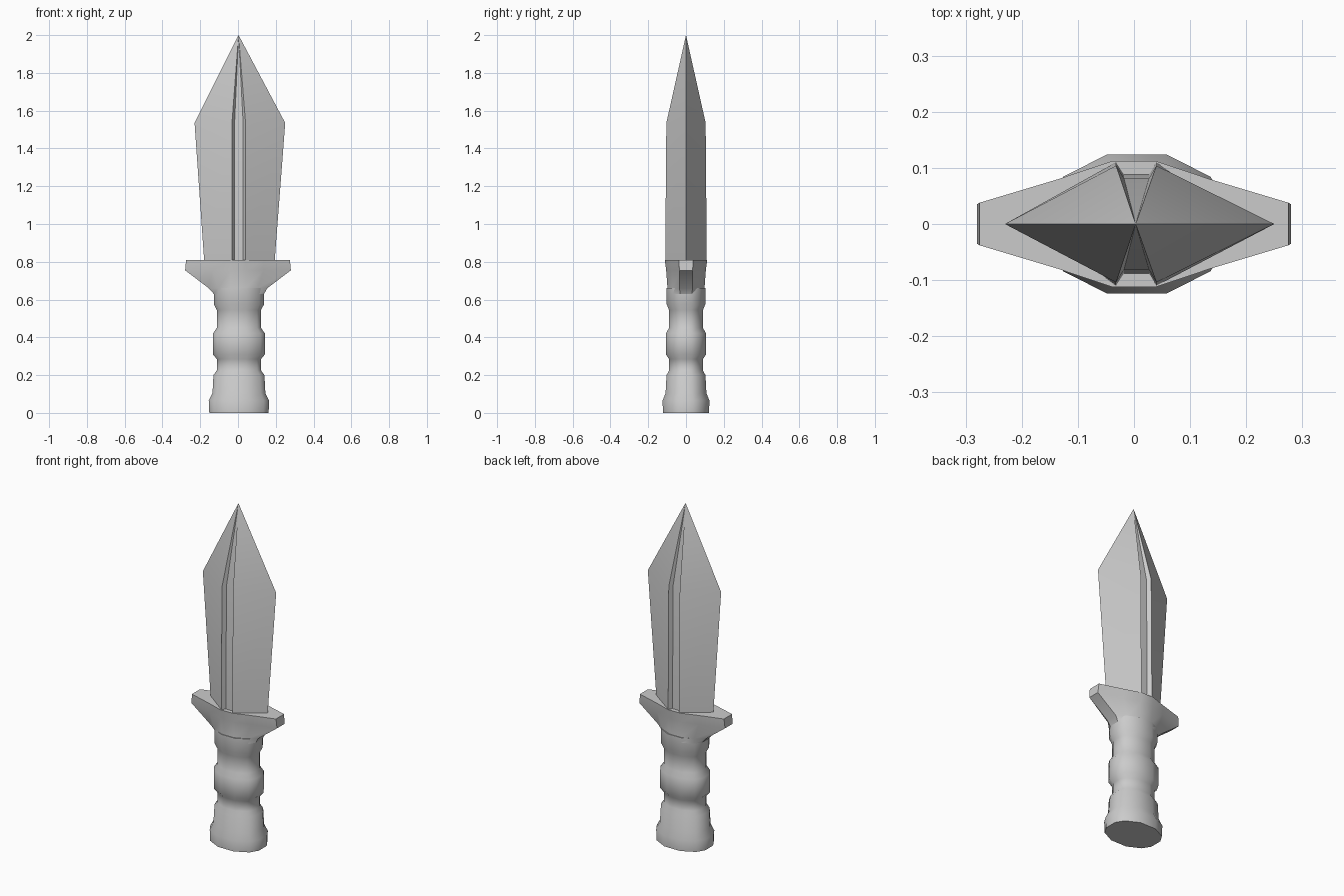
import bpy, bmesh, math

if "Cube" in bpy.data.objects:
    bpy.data.objects.remove(bpy.data.objects["Cube"])

def loft(name, rings, tip=None, angle=40):
    """Skin a list of (z, [(x, y), ...]) rings, capping both ends or closing to a tip."""
    bm = bmesh.new()
    loops = [[bm.verts.new((x, y, z)) for x, y in pts] for z, pts in rings]
    n = len(loops[0])
    for a, b in zip(loops, loops[1:]):
        for i in range(n):
            j = (i + 1) % n
            bm.faces.new((a[i], a[j], b[j], b[i]))
    bm.faces.new(loops[0][::-1])
    if tip:
        t = bm.verts.new(tip)
        for i in range(n):
            bm.faces.new((loops[-1][i], loops[-1][(i + 1) % n], t))
    else:
        bm.faces.new(loops[-1])
    bmesh.ops.recalc_face_normals(bm, faces=bm.faces)
    me = bpy.data.meshes.new(name)
    bm.to_mesh(me)
    bm.free()
    ob = bpy.data.objects.new(name, me)
    bpy.context.collection.objects.link(ob)
    bpy.ops.object.select_all(action='DESELECT')
    ob.select_set(True)
    bpy.context.view_layer.objects.active = ob
    bpy.ops.object.shade_smooth_by_angle(angle=math.radians(angle))
    return ob

def mirror4(quarter, cx=0.0):
    """Mirror a quarter outline (from +x end to +y side) into a full 12-sided ring."""
    half = quarter + [(-x, y) for x, y in reversed(quarter)]
    full = half + [(x, -y) for x, y in reversed(half)]
    return [(x + cx, y) for x, y in full]

def oval(rx, ry):
    return mirror4([(rx, ry * 0.3), (rx * 0.82, ry * 0.68), (rx * 0.33, ry)], 0.005)

# Grip: 12-sided oval rings with a flared pommel and two swells
grip_profile = [(0, .157, .122), (.065, .16, .124), (.105, .14, .108),
                (.20, .135, .103), (.225, .117, .09), (.285, .117, .09),
                (.31, .138, .106), (.42, .138, .106), (.45, .117, .09),
                (.545, .117, .09), (.575, .133, .102), (.66, .133, .102)]
loft("grip", [(z, oval(rx, ry)) for z, rx, ry in grip_profile])

# Cross guard: flares sideways out of the grip
loft("guard", [
    (.63, oval(.133, .102)),
    (.66, mirror4([(.155, .035), (.105, .07), (.04, .098)])),
    (.755, mirror4([(.28, .035), (.135, .075), (.04, .105)])),
    (.81, mirror4([(.275, .038), (.135, .08), (.04, .112)])),
])

# Blade: diamond section with a shallow fuller on each face
def blade_ring(left, right, y):
    front = [(-.032, -y), (-.018, -y + .022), (.027, -y + .022), (.04, -y)]
    back = [(x, -yy) for x, yy in reversed(front)]
    return [(left, 0)] + front + [(right, 0)] + back

loft("blade", [(.79, blade_ring(-.178, .193, .11)),
               (1.535, blade_ring(-.23, .25, .104))], tip=(.003, 0, 2.0), angle=25)
